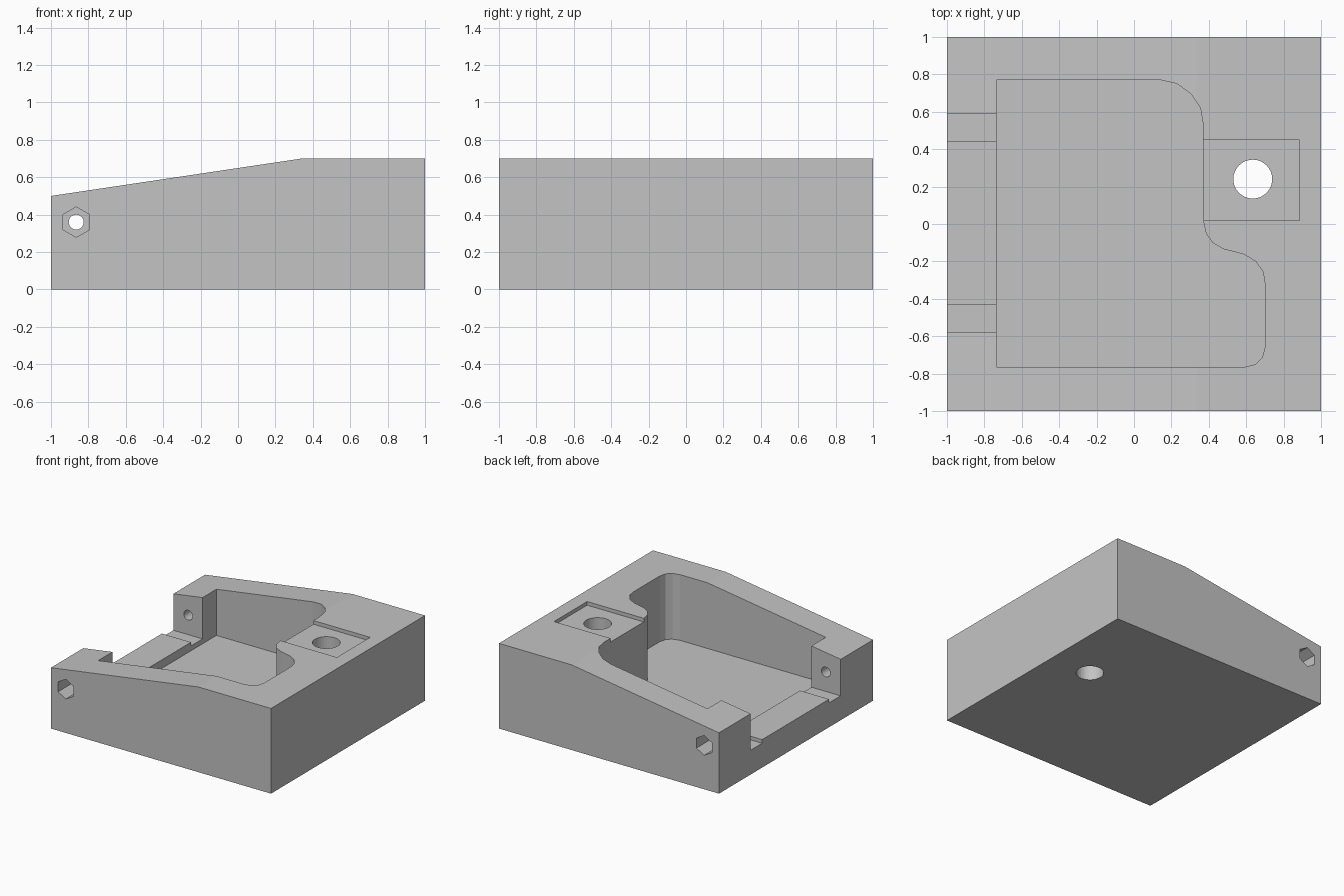
import bpy, bmesh, math
from mathutils import Vector

if "Cube" in bpy.data.objects:
    bpy.data.objects.remove(bpy.data.objects["Cube"])

grey = bpy.data.materials.new("plain grey")
grey.diffuse_color = (0.55, 0.55, 0.55, 1)
grey.use_nodes = True
grey.node_tree.nodes["Principled BSDF"].inputs["Base Color"].default_value = grey.diffuse_color


def prism(name, pts, axis, lo, hi):
    """Extrude a 2D profile along one axis, from lo to hi."""
    place = {"x": lambda p, t: (t, p[0], p[1]),
             "y": lambda p, t: (p[0], t, p[1]),
             "z": lambda p, t: (p[0], p[1], t)}[axis]
    bm = bmesh.new()
    face = bm.faces.new([bm.verts.new(place(p, lo)) for p in pts])
    new = bmesh.ops.extrude_face_region(bm, geom=[face])["geom"]
    shift = Vector(place((0, 0), hi - lo))
    bmesh.ops.translate(bm, vec=shift, verts=[v for v in new if isinstance(v, bmesh.types.BMVert)])
    bmesh.ops.recalc_face_normals(bm, faces=bm.faces)
    mesh = bpy.data.meshes.new(name)
    bm.to_mesh(mesh)
    bm.free()
    mesh.materials.append(grey)
    obj = bpy.data.objects.new(name, mesh)
    bpy.context.collection.objects.link(obj)
    return obj


def ring(cx, cy, r, n):
    """Regular polygon with a corner pointing up."""
    return [(cx + r * math.sin(2 * math.pi * i / n),
             cy + r * math.cos(2 * math.pi * i / n)) for i in range(n)]


# Wedge-topped block
body = prism("body", [(-1, 0), (1, 0), (1, 0.7), (0.34, 0.7), (-1, 0.5)], "y", -1, 1)


def cut(name, pts, axis, lo, hi):
    cutter = prism(name, pts, axis, lo, hi)
    cutter.hide_render = True
    mod = body.modifiers.new(name, "BOOLEAN")
    mod.operation = "DIFFERENCE"
    mod.solver = "EXACT"
    mod.object = cutter
    bpy.context.view_layer.objects.active = body
    bpy.ops.object.modifier_apply(modifier=mod.name)
    bpy.data.objects.remove(cutter, do_unlink=True)


# Large pocket with the curved right side
pocket = [(-0.735, 0.77), (0.14, 0.77), (0.23, 0.75), (0.305, 0.695), (0.355, 0.62),
          (0.37, 0.53), (0.37, 0.02), (0.385, -0.05), (0.42, -0.1), (0.48, -0.135),
          (0.53, -0.147), (0.59, -0.163), (0.65, -0.2), (0.69, -0.255), (0.7, -0.32),
          (0.7, -0.66), (0.685, -0.715), (0.65, -0.75), (0.59, -0.765), (-0.735, -0.765)]
cut("pocket", pocket, "z", 0.16, 1)

# Left opening with a raised sill between two lower ledges
cut("opening", [(0.59, 0.2), (0.44, 0.2), (0.44, 0.23), (-0.43, 0.23), (-0.43, 0.2),
                (-0.58, 0.2), (-0.58, 1), (0.59, 1)], "x", -1.2, -0.6)

# Shallow square seat and its through hole
cut("seat", [(0.3, 0.02), (0.885, 0.02), (0.885, 0.45), (0.3, 0.45)], "z", 0.67, 1)
cut("round_hole", ring(0.635, 0.24, 0.104, 32), "z", -0.2, 1)

# Pin hole through both posts, with hexagonal nut recesses outside
cut("pin_hole", ring(-0.865, 0.36, 0.04, 24), "y", -1.2, 1.2)
for side in (-1, 1):
    cut("nut_recess", ring(-0.865, 0.36, 0.081, 6), "y", side * 0.8, side * 1.2)
